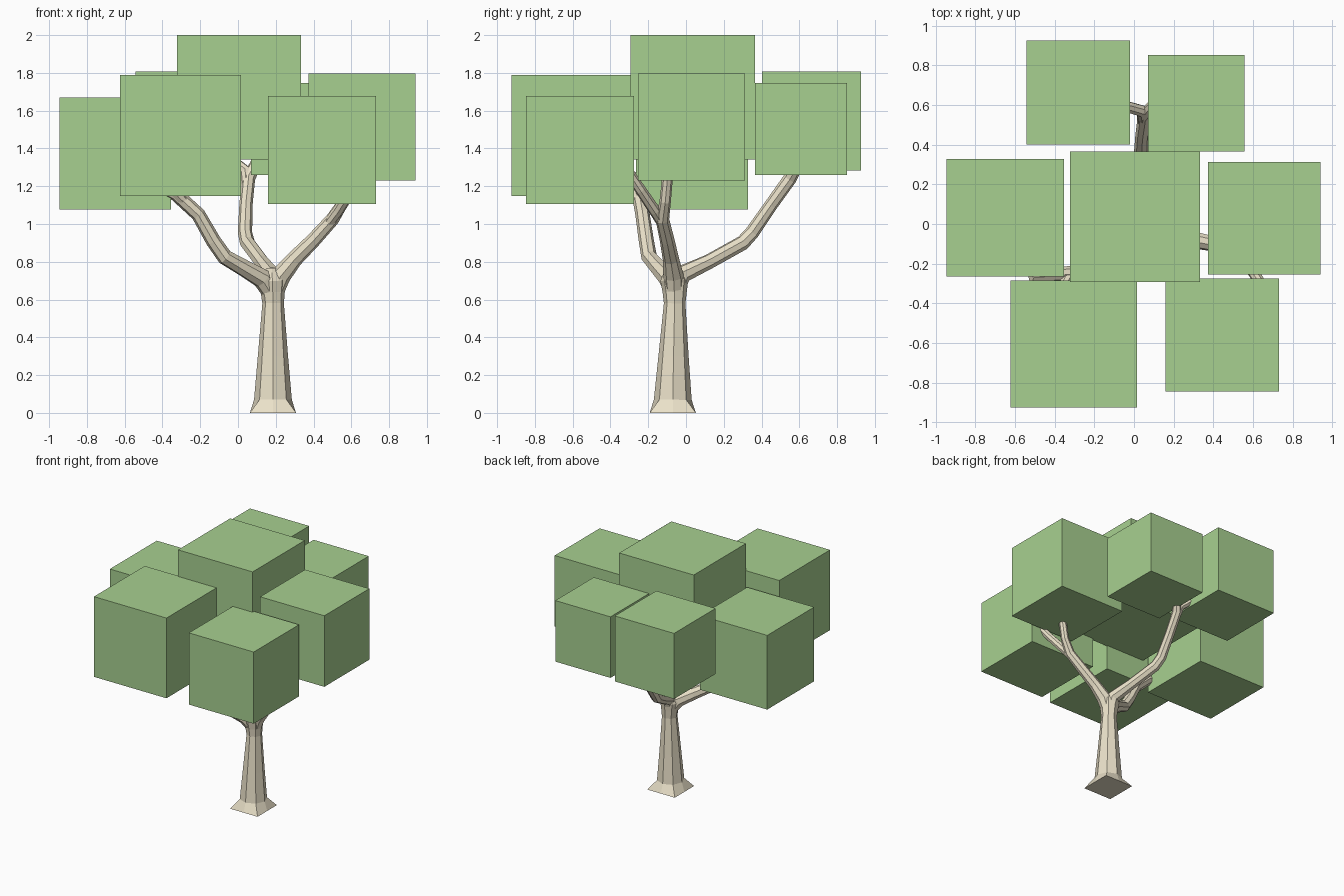
import bpy, bmesh
from math import cos, sin, pi
from mathutils import Vector

if "Cube" in bpy.data.objects:
    bpy.data.objects.remove(bpy.data.objects["Cube"])


def material(name, color):
    m = bpy.data.materials.new(name)
    m.diffuse_color = (*color, 1)
    m.use_nodes = True
    m.node_tree.nodes["Principled BSDF"].inputs["Base Color"].default_value = m.diffuse_color
    return m


bark = material("bark", (0.82, 0.75, 0.58))
green = material("leaves", (0.39, 0.63, 0.28))


def finish(bm, name, mat):
    me = bpy.data.meshes.new(name)
    bm.to_mesh(me)
    bm.free()
    me.materials.append(mat)
    ob = bpy.data.objects.new(name, me)
    bpy.context.collection.objects.link(ob)
    return ob


def tube(name, path, square_base=False):
    """Eight-sided limb lofted through (x, y, z, radius) points."""
    bm = bmesh.new()
    pts = [Vector(p[:3]) for p in path]
    rings = []
    for i, p in enumerate(pts):
        a, b = pts[max(i - 1, 0)], pts[min(i + 1, len(pts) - 1)]
        tangent = (b - a).normalized()
        flat = square_base and i == 0
        q = Vector((0, 0, 1)).rotation_difference(Vector((0, 0, 1)) if flat else tangent)
        ring = []
        for k in range(8):
            c, s = cos(k * pi / 4), sin(k * pi / 4)
            r = path[i][3] / (max(abs(c), abs(s)) if flat else 1)
            ring.append(bm.verts.new(p + q @ Vector((c * r, s * r, 0))))
        rings.append(ring)
    for lo, hi in zip(rings, rings[1:]):
        for k in range(8):
            n = (k + 1) % 8
            bm.faces.new((lo[k], lo[n], hi[n], hi[k]))
    bm.faces.new(rings[0][::-1])
    bm.faces.new(rings[-1])
    bmesh.ops.recalc_face_normals(bm, faces=bm.faces[:])
    return finish(bm, name, bark)


# Trunk with a square foot and a swollen fork
trunk = tube("trunk", [
    (.185, -.07, 0, .122), (.185, -.07, .07, .100), (.185, -.066, .30, .080),
    (.186, -.06, .58, .057), (.184, -.06, .64, .064), (.182, -.062, .70, .074),
    (.18, -.063, .745, .055), (.18, -.063, .768, .025)], square_base=True)

# Main limbs and their forked twigs
limbs = {
    "left_limb": [(.185, -.06, .62, .045), (.13, -.09, .71, .054), (.03, -.145, .768, .046),
                  (-.07, -.195, .825, .042), (-.13, -.21, .91, .040), (-.21, -.23, 1.05, .038),
                  (-.33, -.25, 1.16, .038), (-.52, -.27, 1.25, .028)],
    "left_twig": [(-.26, -.235, 1.09, .030), (-.33, -.27, 1.17, .032), (-.38, -.36, 1.27, .028)],
    "right_limb": [(.185, -.06, .61, .045), (.225, -.066, .725, .054), (.30, -.08, .815, .043),
                   (.40, -.10, .915, .039), (.50, -.125, 1.025, .036), (.56, -.11, 1.12, .030),
                   (.60, -.095, 1.28, .028)],
    "right_twig": [(.47, -.117, .99, .028), (.53, -.165, 1.07, .031), (.60, -.24, 1.18, .029),
                   (.64, -.30, 1.27, .027)],
    "back_limb": [(.185, -.06, .62, .045), (.175, -.02, .735, .050), (.125, .12, .80, .040),
                  (.05, .30, .90, .040), (.037, .35, .955, .038), (.042, .45, 1.10, .035),
                  (.055, .55, 1.24, .036), (.10, .60, 1.33, .030)],
    "back_twig": [(.046, .51, 1.18, .028), (.04, .57, 1.28, .032), (-.06, .60, 1.36, .028)],
}
for name, path in limbs.items():
    limb = tube(name, path)
    limb.hide_render = True
    mod = trunk.modifiers.new(name, 'BOOLEAN')
    mod.operation = 'UNION'
    mod.solver = 'EXACT'
    mod.object = limb

# Fuse the limbs into the trunk, then drop the separate limbs
bpy.context.view_layer.update()
graph = bpy.context.evaluated_depsgraph_get()
fused = bpy.data.meshes.new_from_object(trunk.evaluated_get(graph))
trunk.modifiers.clear()
trunk.data = fused
for name in limbs:
    bpy.data.objects.remove(bpy.data.objects[name])

# Leaf cubes: centre and edge length
leaves = {
    "top_leaves": (.005, .036, 1.671, .658),
    "left_leaves": (-.65, .031, 1.374, .592),
    "front_left_leaves": (-.304, -.605, 1.468, .64),
    "front_right_leaves": (.445, -.56, 1.392, .572),
    "right_leaves": (.657, .029, 1.514, .567),
    "back_right_leaves": (.313, .61, 1.504, .487),
    "back_left_leaves": (-.281, .664, 1.545, .523),
}
for name, (x, y, z, size) in leaves.items():
    bm = bmesh.new()
    bmesh.ops.create_cube(bm, size=size)
    finish(bm, name, green).location = (x, y, z)
